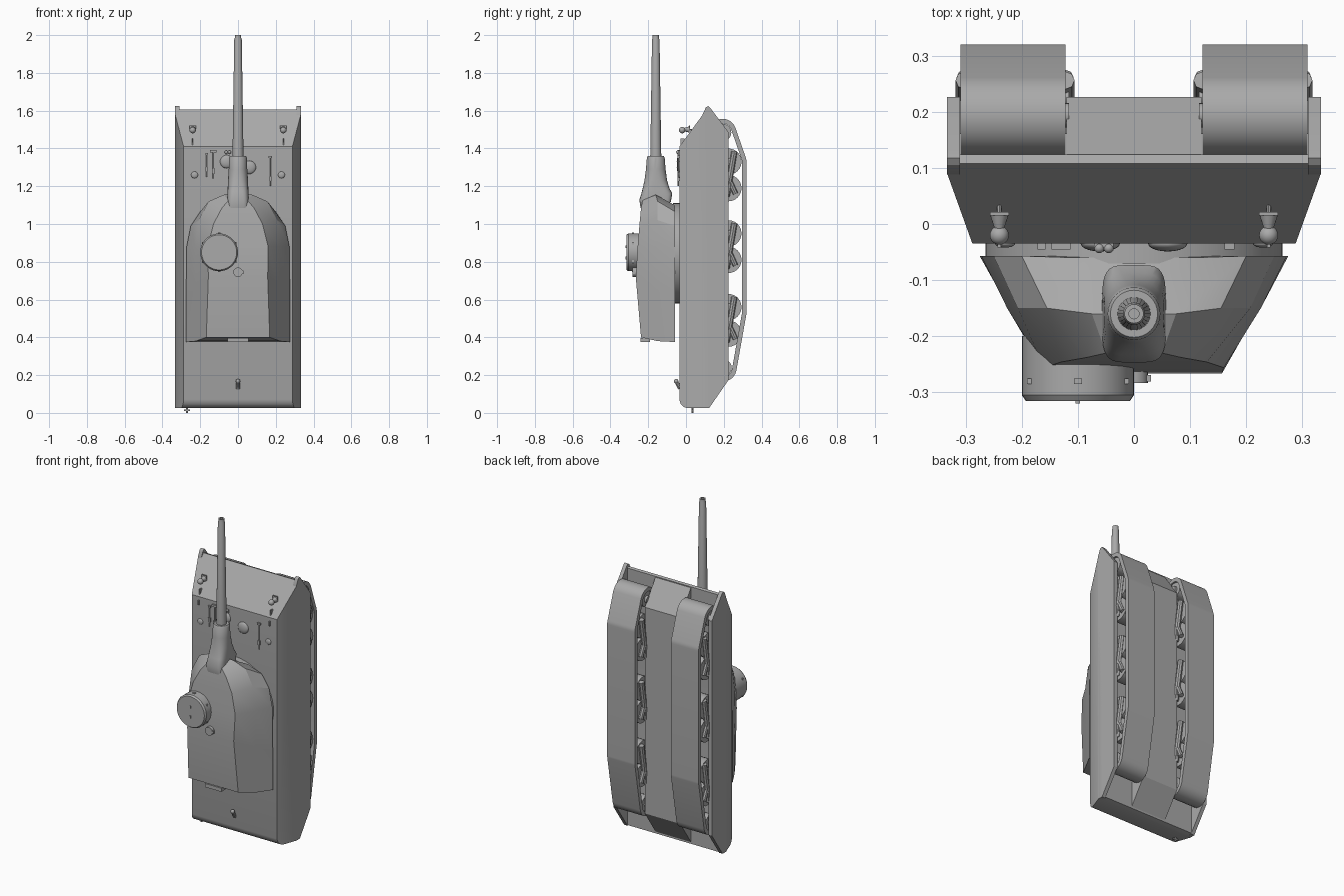
import bpy, bmesh, math
from mathutils import Vector, Matrix

if "Cube" in bpy.data.objects:
    bpy.data.objects.remove(bpy.data.objects["Cube"])

grey = bpy.data.materials.new("armour_grey")
grey.diffuse_color = (0.4, 0.4, 0.4, 1)
grey.use_nodes = True
grey.node_tree.nodes["Principled BSDF"].inputs["Base Color"].default_value = grey.diffuse_color


def finish(bm, name, angle=30):
    bmesh.ops.recalc_face_normals(bm, faces=bm.faces)
    me = bpy.data.meshes.new(name)
    bm.to_mesh(me)
    bm.free()
    ob = bpy.data.objects.new(name, me)
    bpy.context.collection.objects.link(ob)
    me.materials.append(grey)
    bpy.ops.object.select_all(action='DESELECT')
    ob.select_set(True)
    bpy.context.view_layer.objects.active = ob
    bpy.ops.object.shade_smooth_by_angle(angle=math.radians(angle))
    return ob


def loft(bm, rings, cap=True):
    """Skin a row of closed rings with equal point counts."""
    vs = [[bm.verts.new(p) for p in r] for r in rings]
    n = len(vs[0])
    for a, b in zip(vs, vs[1:]):
        for i in range(n):
            bm.faces.new((a[i], a[(i + 1) % n], b[(i + 1) % n], b[i]))
    if cap:
        bm.faces.new(vs[0])
        bm.faces.new(vs[-1])
    return vs


def extrude_x(bm, profile, x0, x1):
    loft(bm, [[(x, y, z) for y, z in profile] for x in (x0, x1)])


def rod(bm, a, b, r0, r1=None, seg=16):
    """Cylinder or cone between two points."""
    a, b = Vector(a), Vector(b)
    rot = (b - a).to_track_quat('Z', 'Y').to_matrix().to_4x4()
    bmesh.ops.create_cone(bm, cap_ends=True, segments=seg, radius1=r0,
                          radius2=r0 if r1 is None else r1, depth=(b - a).length,
                          matrix=Matrix.Translation((a + b) / 2) @ rot)


def box(bm, c, s):
    bmesh.ops.create_cube(bm, size=1, matrix=Matrix.Translation(c) @ Matrix.Diagonal((*s, 1)))


def ball(bm, c, r, flat=1):
    bmesh.ops.create_uvsphere(bm, u_segments=20, v_segments=12, radius=r,
                              matrix=Matrix.Translation(c) @ Matrix.Diagonal((1, flat, 1, 1)))


# Upper hull: extruded side profile with the upper sides cut to a slope
bm = bmesh.new()
extrude_x(bm, [(-.035, 1.41), (.108, 1.605), (.124, 1.6), (.124, .03), (.1, .025), (.005, .025),
               (-.014, .032), (-.028, .047), (-.035, .07)], -.333, .333)
for s in (-1, 1):
    bmesh.ops.bisect_plane(bm, geom=bm.verts[:] + bm.edges[:] + bm.faces[:],
                           plane_co=(s * .333, .09, 0), plane_no=(s * .125, -.045, 0), clear_outer=True)
    bmesh.ops.holes_fill(bm, edges=[e for e in bm.edges if e.is_boundary])
finish(bm, "upper_hull")

# Lower hull between the tracks, with sloped nose and tail
bm = bmesh.new()
extrude_x(bm, [(.12, 1.6), (.226, 1.45), (.226, .19), (.12, .035)], -.12, .12)
finish(bm, "lower_hull")

# Side skirts
bm = bmesh.new()
for s in (-1, 1):
    extrude_x(bm, [(.088, 1.58), (.105, 1.617), (.118, 1.625), (.13, 1.613), (.226, 1.485),
                   (.226, .175), (.122, .025), (.088, .025)], s * .31, s * .333)
finish(bm, "side_skirts")

# Tracks: belt wrapped round sprocket, road wheels and idler
stations = [(.194, 1.485, .072, 180, 22), (.25, 1.33, .07, 22, 0),
            (.25, .53, .07, 0, -12), (.196, .238, .072, -12, -180)]


def belt(inset):
    pts = []
    for y, z, r, a0, a1 in stations:
        n = 12 if abs(a1 - a0) > 90 else 3
        for i in range(n + 1):
            a = math.radians(a0 + (a1 - a0) * i / n)
            pts.append((y + (r - inset) * math.cos(a), z + (r - inset) * math.sin(a)))
    return pts


bm = bmesh.new()
for s in (-1, 1):
    ring = lambda x, inset: [(s * x, y, z) for y, z in belt(inset)]
    rings = [ring(.122, 0), ring(.309, 0), ring(.309, .024), ring(.122, .024), ring(.122, 0)]
    loft(bm, rings, cap=False)
bmesh.ops.remove_doubles(bm, verts=bm.verts, dist=1e-5)
finish(bm, "tracks", 25)

# Sprockets, idlers and road wheels in three bogies a side
bm = bmesh.new()
arms = bmesh.new()
for s in (-1, 1):
    for y, z in ((.194, 1.485), (.196, .238)):
        rod(bm, (s * .13, y, z), (s * .3, y, z), .046, seg=20)
        rod(bm, (s * .116, y, z), (s * .308, y, z), .022)
    for c in (1.26, .88, .49):
        for dz in (-.07, .07):
            rod(bm, (s * .135, .224, c + dz), (s * .3, .224, c + dz), .07, seg=24)
            rod(bm, (s * .116, .224, c + dz), (s * .308, .224, c + dz), .02)
        for x in (.122, .302):
            rod(arms, (s * x, .215, c - .115), (s * x, .256, c + .125), .016, seg=8)
            box(arms, (s * x, .19, c), (.018, .06, .1))
            rod(arms, (s * x, .262, c - .1), (s * x, .235, c - .04), .014, seg=8)
finish(bm, "road_wheels")
finish(arms, "suspension_arms")

# Turret ring
bm = bmesh.new()
rod(bm, (0, -.03, .845), (0, -.07, .845), .265, seg=48)
finish(bm, "turret_ring")

# Turret: half outlines (x, y, z) at base, waist and roof, mirrored and skinned
base = [(.275, -.057, .375), (.275, -.057, .62), (.272, -.057, .88), (.25, -.057, .99),
        (.2, -.057, 1.065), (.11, -.06, 1.1)]
waist = [(.223, -.15, .38), (.222, -.15, .65), (.226, -.15, .88), (.207, -.15, 1.02),
         (.155, -.15, 1.12), (.075, -.16, 1.155)]
roof = [(.168, -.238, .40), (.157, -.266, .72), (.16, -.256, .88), (.13, -.246, 1.0),
        (.085, -.238, 1.085), (.05, -.23, 1.125)]
bm = bmesh.new()
vs = loft(bm, [h + [(-x, y, z) for x, y, z in reversed(h)] for h in (base, waist, roof)], cap=False)
for row in (vs[0], vs[2]):
    for i in range(5):
        bm.faces.new((row[i], row[i + 1], row[10 - i], row[11 - i]))
finish(bm, "turret", 24)

# Commander cupola with vision blocks, small hatch and rear bracket
bm = bmesh.new()
rod(bm, (-.1, -.2, .85), (-.1, -.305, .85), .1, seg=40)
rod(bm, (-.1, -.305, .85), (-.1, -.315, .85), .1, .093, seg=40)
for i in range(6):
    a = math.radians(60 * i + 30)
    box(bm, (-.1 + .097 * math.cos(a), -.28, .85 + .097 * math.sin(a)), (.014, .01, .014))
for dz in (-.03, .03):
    box(bm, (-.1, -.317, .85 + dz), (.008, .006, .014))
finish(bm, "cupola")
bm = bmesh.new()
rod(bm, (0, -.25, .745), (0, -.283, .745), .025, seg=20)
box(bm, (.02, -.275, .745), (.02, .012, .02))
finish(bm, "roof_vent")
bm = bmesh.new()
box(bm, (0, -.215, .385), (.11, .05, .022))
finish(bm, "turret_rear_bracket")

# Mantlet: rounded block flaring from the barrel collar
def oval(z, rx, ry, p, tilt=0):
    pts = []
    for i in range(32):
        a = 2 * math.pi * i / 32
        c, s = math.cos(a), math.sin(a)
        y = ry * math.copysign(abs(s) ** p, s)
        pts.append((rx * math.copysign(abs(c) ** p, c), -.16 + y, z + tilt * y))
    return pts


bm = bmesh.new()
loft(bm, [oval(1.1, .057, .08, .4, .2), oval(1.145, .057, .087, .45, .2), oval(1.18, .055, .073, .55, .1),
          oval(1.23, .053, .06, .8), oval(1.29, .049, .052, 1), oval(1.352, .047, .047, 1),
          oval(1.36, .042, .042, 1)])
finish(bm, "mantlet")

# Barrel with stepped muzzle
bm = bmesh.new()
rings = [[(r * math.cos(math.tau * i / 24), -.16 + r * math.sin(math.tau * i / 24), z) for i in range(24)]
         for r, z in ((.03, 1.34), (.029, 1.37), (.02, 1.975), (.017, 1.985), (.017, 2.0), (.009, 2.0), (.009, 1.95))]
loft(bm, rings)
finish(bm, "gun_barrel")

# Headlights on stalks, with a guard strip below
bm = bmesh.new()
for s in (-1, 1):
    ball(bm, (s * .24, -.02, 1.497), .017)
    rod(bm, (s * .24, -.01, 1.5), (s * .24, .018, 1.5), .008, .017)
    box(bm, (s * .24, .018, 1.508), (.034, .006, .028))
    rod(bm, (s * .24, .018, 1.5), (s * .24, .036, 1.5), .004, seg=8)
    box(bm, (s * .24, -.018, 1.43), (.006, .02, .045))
    box(bm, (s * .24, -.038, 1.375), (.006, .008, .03))
finish(bm, "headlights")

# Crew domes and caps on the deck
bm = bmesh.new()
for x, z, r in ((-.06, 1.33, .035), (.06, 1.3, .035), (-.23, 1.26, .018), (.23, 1.26, .018)):
    ball(bm, (x, -.035, z), r, .4)
for x in (-.062, -.045):
    ball(bm, (x, -.043, 1.38), .009)
box(bm, (-.054, -.036, 1.375), (.035, .012, .02))
finish(bm, "deck_fittings")

# Stowed tools: handles with heads
bm = bmesh.new()
for x, z0, z1, w in ((-.165, 1.25, 1.37, .014), (-.13, 1.24, 1.385, .034), (.17, 1.2, 1.355, .018)):
    rod(bm, (x, -.04, z0), (x, -.04, z1), .004, seg=8)
    box(bm, (x, -.04, z1), (w, .01, .012))
    box(bm, (x, -.04, z0 + .04), (.014, .01, .025))
finish(bm, "stowed_tools")

# Travel lock on the rear deck and tail stub
bm = bmesh.new()
rod(bm, (0, -.03, .13), (0, -.052, .165), .012, .009, seg=10)
ball(bm, (0, -.052, .168), .012)
finish(bm, "travel_lock")
bm = bmesh.new()
rod(bm, (-.27, .035, 0), (-.27, .035, .03), .006, seg=8)
box(bm, (-.27, .035, .015), (.03, .012, .008))
finish(bm, "tail_stub")
